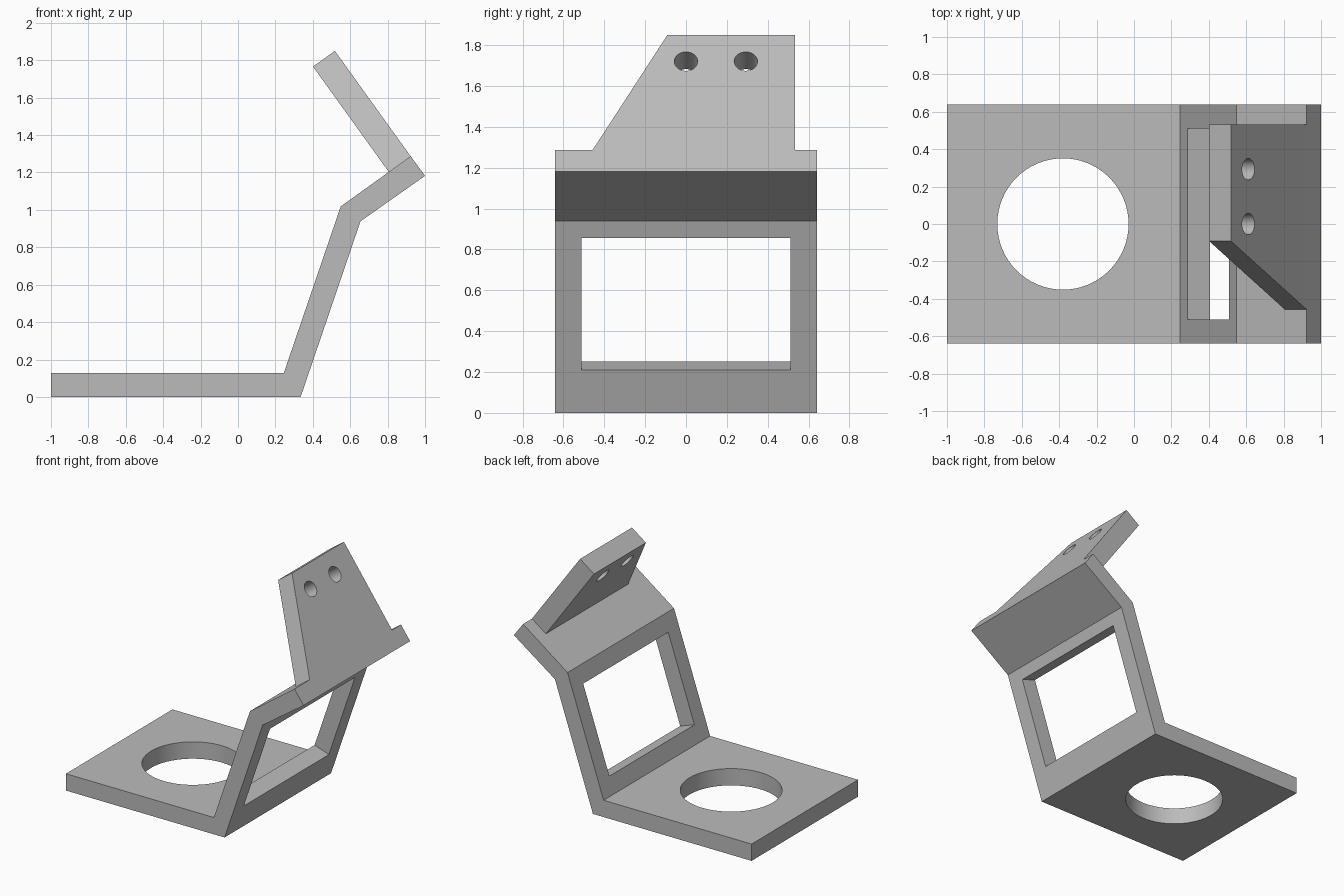
import bpy
import bmesh
from mathutils import Vector, Matrix

old = bpy.data.objects.get("Cube")
if old:
    bpy.data.objects.remove(old, do_unlink=True)

grey = bpy.data.materials.new("plain grey")
grey.use_nodes = True
colour = (0.5, 0.5, 0.5, 1)
grey.diffuse_color = colour
grey.node_tree.nodes["Principled BSDF"].inputs["Base Color"].default_value = colour


def prism(name, points, extrusion):
    """Extrude a closed outline of 3D points along a vector."""
    bm = bmesh.new()
    face = bm.faces.new([bm.verts.new(p) for p in points])
    moved = bmesh.ops.extrude_face_region(bm, geom=[face])["geom"]
    bmesh.ops.translate(bm, vec=extrusion,
                        verts=[g for g in moved if isinstance(g, bmesh.types.BMVert)])
    bmesh.ops.recalc_face_normals(bm, faces=bm.faces)
    return finish(name, bm)


def cylinder(name, centre, axis, radius):
    """Round cutter centred on a point, along an axis."""
    bm = bmesh.new()
    turn = Vector((0, 0, 1)).rotation_difference(axis).to_matrix().to_4x4()
    bmesh.ops.create_cone(bm, cap_ends=True, segments=64, radius1=radius, radius2=radius,
                          depth=0.5, matrix=Matrix.Translation(centre) @ turn)
    return finish(name, bm)


def finish(name, bm):
    mesh = bpy.data.meshes.new(name)
    bm.to_mesh(mesh)
    bm.free()
    mesh.materials.append(grey)
    obj = bpy.data.objects.new(name, mesh)
    bpy.context.collection.objects.link(obj)
    return obj


def cut(obj, cutters):
    """Subtract the cutters, apply the result and remove them."""
    bpy.ops.object.select_all(action="DESELECT")
    bpy.context.view_layer.objects.active = obj
    obj.select_set(True)
    for cutter in cutters:
        mod = obj.modifiers.new("cut", "BOOLEAN")
        mod.operation, mod.solver, mod.object = "DIFFERENCE", "EXACT", cutter
        bpy.ops.object.modifier_apply(modifier=mod.name)
        bpy.data.objects.remove(cutter, do_unlink=True)
    bpy.ops.object.shade_smooth_by_angle()


# Folded bracket: base, sloped riser and short upper flange
half_width = 0.64
profile = [(-1, 0), (0.335, 0), (0.655, 0.939), (1, 1.182),
           (0.923, 1.287), (0.549, 1.018), (0.245, 0.128), (-1, 0.128)]
bracket = prism("folded_bracket", [(x, -half_width, z) for x, z in profile],
                (0, 2 * half_width, 0))

# Round opening in the base and rectangular window square to the riser
base_hole = cylinder("base_hole_cutter", (-0.38, 0, 0.06), Vector((0, 0, 1)), 0.351)
foot, bend = Vector((0.335, 0, 0)), Vector((0.655, 0, 0.939))
slope = (bend - foot).normalized()
outward = Vector((slope.z, 0, -slope.x))
corners = []
for height, sides in ((0.21, (-1, 1)), (0.855, (1, -1))):
    on_face = foot + slope * (height / slope.z) + outward * 0.1
    corners += [on_face + Vector((0, 0.511 * s, 0)) for s in sides]
window = prism("window_cutter", corners, -outward * 0.4)
cut(bracket, [base_hole, window])

# Mounting tab rising from the flange edge, with one slanted side
root, tip = Vector((0.923, 0, 1.287)), Vector((0.518, 0, 1.85))
rise = tip - root
inward = Vector((-rise.z, 0, rise.x)).normalized()
outline = [(-0.457, 0), (0.533, 0), (0.533, 1), (-0.091, 1)]
tab = prism("mounting_tab", [root + rise * t + Vector((0, y, 0)) for y, t in outline],
            inward * 0.144)

# Two screw holes through the tab
holes = [cylinder("screw_hole_cutter", root + rise * 0.77 + Vector((0, y, 0)), inward, 0.057)
         for y in (0, 0.293)]
cut(tab, holes)
